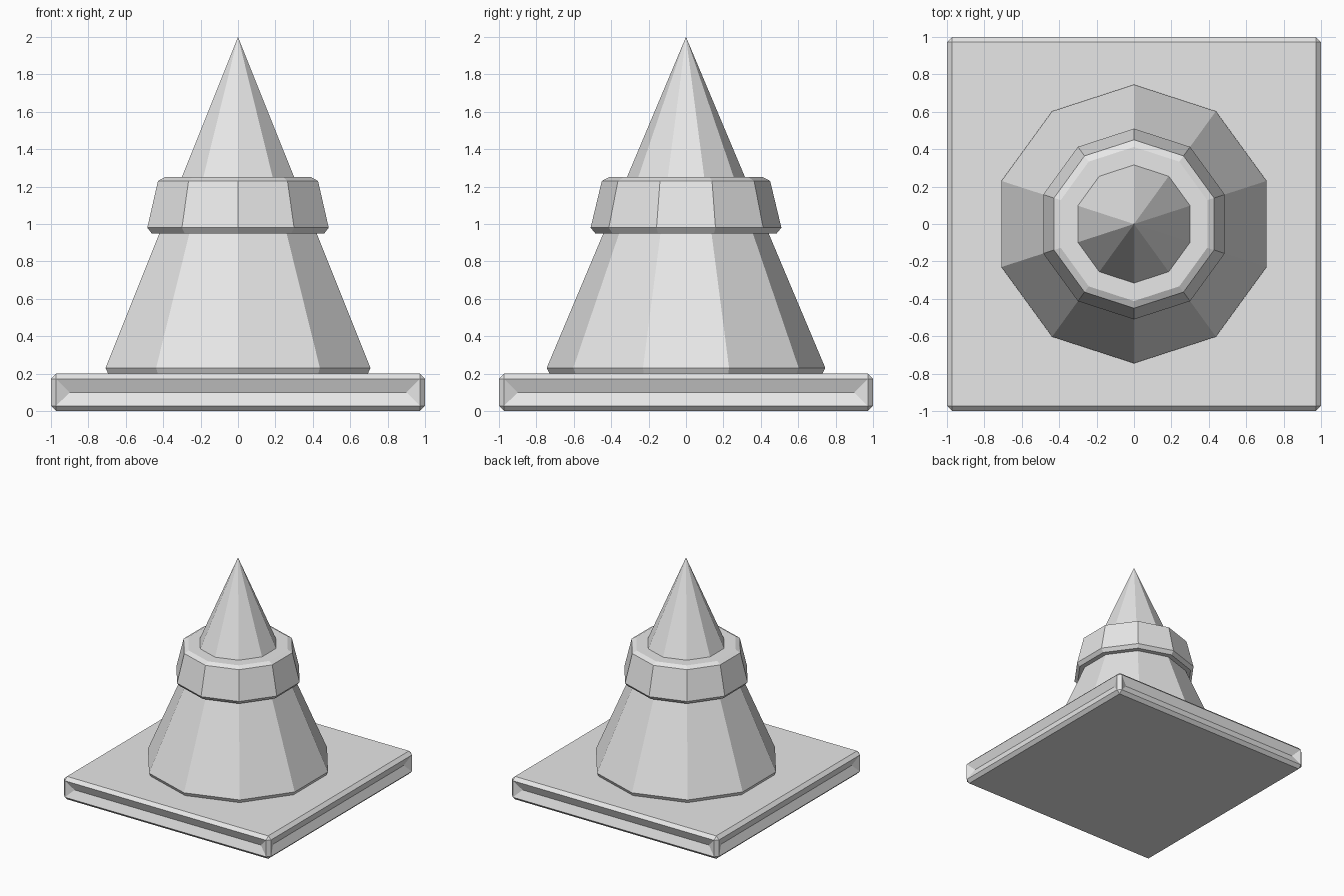
import bpy, bmesh, math
from mathutils import Vector

if "Cube" in bpy.data.objects:
    bpy.data.objects.remove(bpy.data.objects["Cube"])

grey = bpy.data.materials.new("light grey")
grey.diffuse_color = (0.8, 0.8, 0.8, 1)
grey.use_nodes = True
grey.node_tree.nodes["Principled BSDF"].inputs["Base Color"].default_value = grey.diffuse_color
SIDES = 10


def finish(bm, name):
    bmesh.ops.recalc_face_normals(bm, faces=bm.faces)
    mesh = bpy.data.meshes.new(name)
    bm.to_mesh(mesh)
    bm.free()
    mesh.materials.append(grey)
    obj = bpy.data.objects.new(name, mesh)
    bpy.context.collection.objects.link(obj)
    return obj


def lathe(name, profile, apex=None):
    """Stack ten-sided rings with a corner towards +y and close both ends."""
    bm = bmesh.new()
    rings = []
    for r, z in profile:
        angles = [math.pi / 2 + math.tau * i / SIDES for i in range(SIDES)]
        rings.append([bm.verts.new((r * math.cos(a), r * math.sin(a), z)) for a in angles])
    for low, high in zip(rings, rings[1:]):
        for i in range(SIDES):
            j = (i + 1) % SIDES
            bm.faces.new((low[i], low[j], high[j], high[i]))
    bm.faces.new(rings[0][::-1])
    if apex is None:
        bm.faces.new(rings[-1])
    else:
        tip = bm.verts.new((0, 0, apex))
        for i in range(SIDES):
            bm.faces.new((rings[-1][i], rings[-1][(i + 1) % SIDES], tip))
    return finish(bm, name)


# Square base: chamfered slab
bm = bmesh.new()
bmesh.ops.create_cube(bm, size=1)
bmesh.ops.scale(bm, vec=(2, 2, 0.2), verts=bm.verts)
bmesh.ops.translate(bm, vec=(0, 0, 0.1), verts=bm.verts)
bmesh.ops.bevel(bm, geom=list(bm.edges), offset=0.028, segments=1,
                affect='EDGES', profile=0.5)
bm.normal_update()

# V-shaped groove with hipped ends in each of the four sides
sides = [f for f in bm.faces if abs(f.normal.z) < 0.01
         and max(abs(f.normal.x), abs(f.normal.y)) > 0.99]
for face in sides:
    n = face.normal.copy()
    along = Vector((-n.y, n.x, 0))
    corners = list(face.verts)
    centre = n * 0.97 + Vector((0, 0, 0.1))
    ends = {s: bm.verts.new(centre + along * 0.9 * s) for s in (-1, 1)}
    bm.faces.remove(face)
    for i, a in enumerate(corners):
        b = corners[(i + 1) % 4]
        sa = 1 if a.co.dot(along) > 0 else -1
        sb = 1 if b.co.dot(along) > 0 else -1
        if sa == sb:
            bm.faces.new((a, b, ends[sa]))
        else:
            bm.faces.new((a, b, ends[sb], ends[sa]))
finish(bm, "square_base")

# Main cone with a small chamfer at the foot
lathe("cone_body", [(0.73, 0.2), (0.745, 0.23)], apex=2.0)

# Collar around the cone
lathe("collar", [(0.485, 0.95), (0.51, 0.98), (0.45, 1.23), (0.412, 1.25)])
